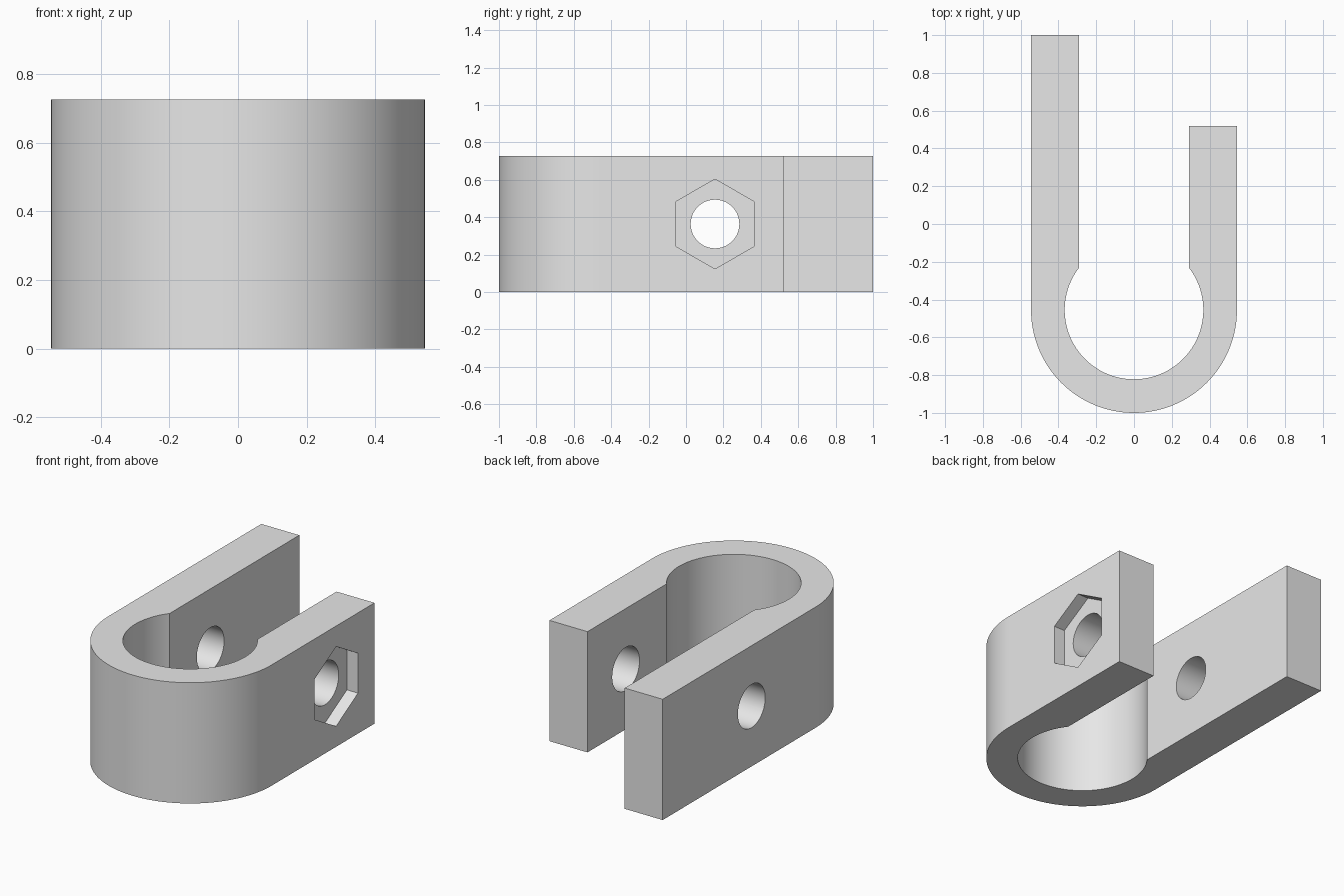
import bpy, bmesh
from math import sin, cos, pi, radians, acos
from mathutils import Vector

cube = bpy.data.objects.get("Cube")
if cube:
    bpy.data.objects.remove(cube, do_unlink=True)

HEIGHT = 0.727
OUTER_R, INNER_R = 0.545, 0.367
SLOT = 0.292                      # half the gap between the arms
CENTRE_Y = -0.455
LONG_END, SHORT_END = 1.0, 0.52
HOLE_Y, HOLE_R = 0.155, 0.13
HEX_R, HEX_DEPTH = 0.24, 0.074

grey = bpy.data.materials.new("plain grey")
grey.use_nodes = True
colour = (0.8, 0.8, 0.8, 1.0)
grey.diffuse_color = colour
grey.node_tree.nodes["Principled BSDF"].inputs["Base Color"].default_value = colour


def arc(radius, start, end, steps, cy=CENTRE_Y):
    """Points on an arc about the clamp centre."""
    angles = [start + (end - start) * i / steps for i in range(steps + 1)]
    return [(radius * cos(a), cy + radius * sin(a)) for a in angles]


def prism(name, points, sweep):
    """Closed 3D outline swept along a vector."""
    bm = bmesh.new()
    face = bm.faces.new([bm.verts.new(p) for p in points])
    swept = bmesh.ops.extrude_face_region(bm, geom=[face])["geom"]
    bmesh.ops.translate(bm, vec=Vector(sweep),
                        verts=[g for g in swept if isinstance(g, bmesh.types.BMVert)])
    bmesh.ops.recalc_face_normals(bm, faces=bm.faces)
    mesh = bpy.data.meshes.new(name)
    bm.to_mesh(mesh)
    bm.free()
    mesh.materials.append(grey)
    obj = bpy.data.objects.new(name, mesh)
    bpy.context.collection.objects.link(obj)
    return obj


# U-shaped clamp: round outside, round bore opening into a narrower slot
lip = acos(SLOT / INNER_R)
outline = [(-OUTER_R, LONG_END)]
outline += arc(OUTER_R, pi, 2 * pi, 80)
outline += [(OUTER_R, SHORT_END), (SLOT, SHORT_END)]
outline += arc(INNER_R, lip, -pi - lip, 96)
outline += [(-SLOT, LONG_END)]
clamp = prism("clamp_body", [(x, y, 0) for x, y in outline], (0, 0, HEIGHT))


def side_cutter(name, radius, sides, x0, x1):
    """Polygonal cutter running along x through the bolt axis."""
    angles = [pi / 2 + 2 * pi * i / sides for i in range(sides)]
    ring = [(x0, HOLE_Y + radius * cos(a), HEIGHT / 2 + radius * sin(a)) for a in angles]
    cutter = prism(name, ring, (x1 - x0, 0, 0))
    cutter.hide_render = True
    return cutter


# Bolt hole through both arms, nut recess in the short arm
cutters = [
    side_cutter("bolt_hole_cutter", HOLE_R, 64, -0.8, 0.8),
    side_cutter("nut_recess_cutter", HEX_R, 6, OUTER_R - HEX_DEPTH, 0.7),
]
bpy.context.view_layer.objects.active = clamp
for cutter in cutters:
    mod = clamp.modifiers.new(cutter.name, 'BOOLEAN')
    mod.operation = 'DIFFERENCE'
    mod.solver = 'EXACT'
    mod.object = cutter
    bpy.ops.object.modifier_apply(modifier=mod.name)
    bpy.data.objects.remove(cutter, do_unlink=True)

# Smooth curves, crisp edges
bpy.ops.object.select_all(action='DESELECT')
clamp.select_set(True)
bpy.ops.object.shade_smooth_by_angle(angle=radians(25))
